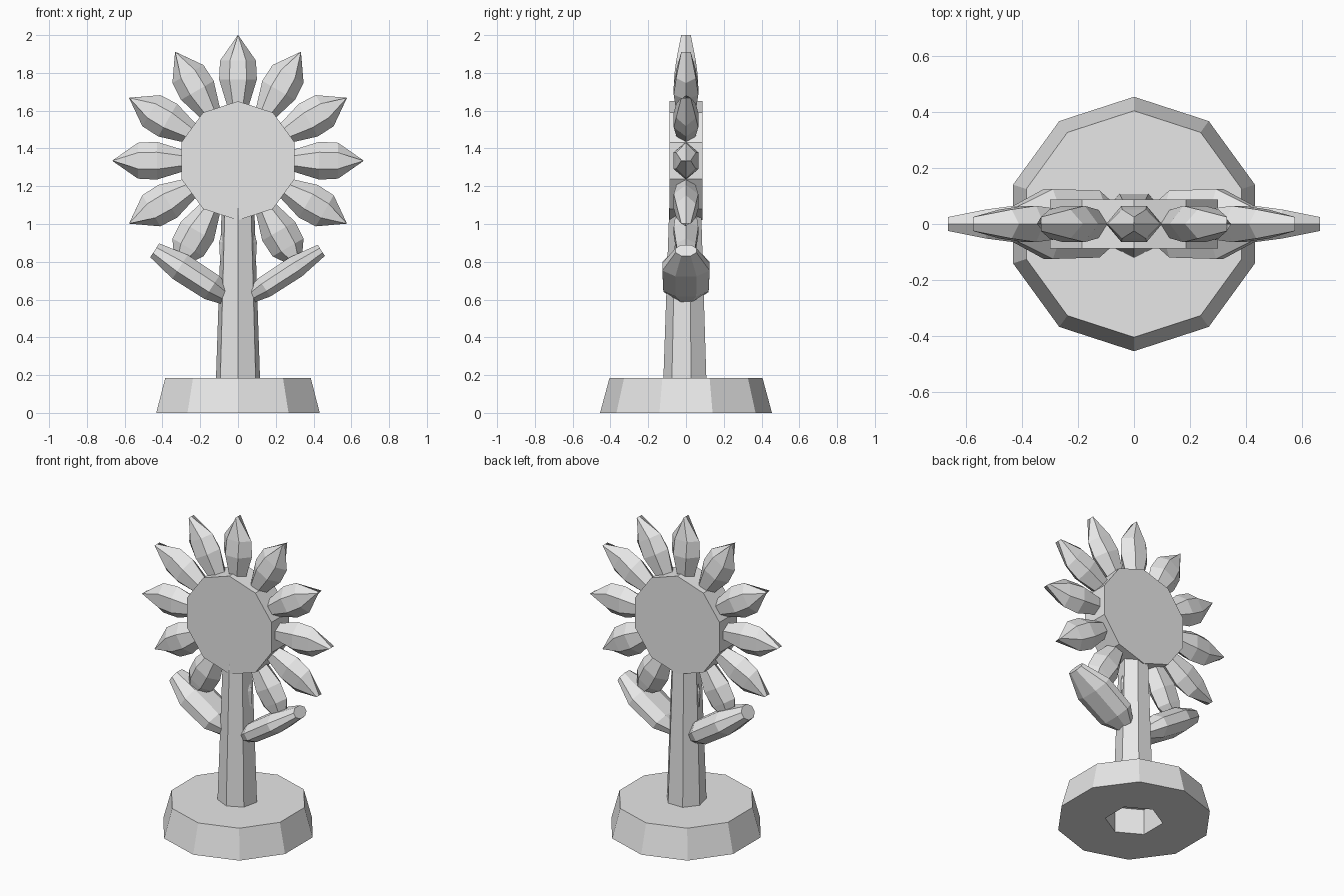
import bpy, bmesh, math
from mathutils import Matrix, Vector

cube = bpy.data.objects.get("Cube")
if cube:
    bpy.data.objects.remove(cube, do_unlink=True)

grey = bpy.data.materials.new("plain grey")
grey.use_nodes = True
grey.diffuse_color = (0.8, 0.8, 0.8, 1)
grey.node_tree.nodes["Principled BSDF"].inputs["Base Color"].default_value = (0.8, 0.8, 0.8, 1)

HEAD = 1.335  # height of the flower centre


def loft(name, rings, matrix=Matrix()):
    """Skin a stack of equal-sided rings and cap both ends."""
    bm = bmesh.new()
    loops = [[bm.verts.new(matrix @ Vector(p)) for p in ring] for ring in rings]
    n = len(loops[0])
    for a, b in zip(loops, loops[1:]):
        for i in range(n):
            j = (i + 1) % n
            bm.faces.new((a[i], a[j], b[j], b[i]))
    bm.faces.new(loops[0][::-1])
    bm.faces.new(loops[-1])
    bmesh.ops.recalc_face_normals(bm, faces=bm.faces)
    mesh = bpy.data.meshes.new(name)
    bm.to_mesh(mesh)
    bm.free()
    mesh.materials.append(grey)
    obj = bpy.data.objects.new(name, mesh)
    bpy.context.collection.objects.link(obj)
    return obj


def polygon(sides, radius, z, start):
    step = math.tau / sides
    return [(radius * math.cos(start + i * step), radius * math.sin(start + i * step), z)
            for i in range(sides)]


def petal_ring(s, w, t):
    return [(s, y * t, z * w) for y, z in
            ((0, 1), (1, .45), (1, -.45), (0, -1), (-1, -.45), (-1, .45))]


def leaf_ring(s, w, t):
    return [(s, y * w, z * t) for y, z in
            ((1, .4), (.45, 1), (-.45, 1), (-1, .4),
             (-1, -.4), (-.45, -1), (.45, -1), (1, -.4))]


up = math.pi / 2

# Round base with a hexagonal recess underneath
base = loft("base", [polygon(10, .455, 0, up), polygon(10, .405, .185, up)])
cutter = loft("recess_cutter", [polygon(6, .17, -.1, up), polygon(6, .17, .165, up)])
cutter.hide_render = True
cut = base.modifiers.new("recess", 'BOOLEAN')
cut.operation = 'DIFFERENCE'
cut.object = cutter
cut.solver = 'EXACT'
bpy.context.view_layer.objects.active = base
bpy.ops.object.modifier_apply(modifier=cut.name)
bpy.data.objects.remove(cutter, do_unlink=True)

# Tapered seven-sided stem
loft("stem", [polygon(7, .12, .17, -up), polygon(7, .083, 1.25, -up)])

# Flower centre, turned to face the front
turn = Matrix.Translation((0, 0, HEAD)) @ Matrix.Rotation(up, 4, 'X')
loft("flower_centre", [polygon(10, .315, -.088, up), polygon(10, .315, .088, up)], turn)

# Ring of twelve petals
petal = [petal_ring(*r) for r in
         ((.22, .045, .04), (.3, .06, .05), (.43, .1, .065), (.53, .095, .052), (.665, .001, .025))]
for i in range(12):
    place = Matrix.Translation((0, 0, HEAD)) @ Matrix.Rotation(i * math.tau / 12, 4, 'Y')
    loft(f"petal_{i + 1}", petal, place)

# Pair of leaves rising from the stem
for name, side, thick in (("left_leaf", 1, 1), ("right_leaf", -1, 1.25)):
    rings = [leaf_ring(s, w, t * thick) for s, w, t in
             ((0, .05, .035), (.1, .12, .058), (.3, .125, .06), (.46, .055, .035))]
    place = (Matrix.Diagonal((side, 1, 1, 1)) @ Matrix.Translation((.055, 0, .61))
             @ Matrix.Rotation(-math.radians(33), 4, 'Y'))
    loft(name, rings, place)
